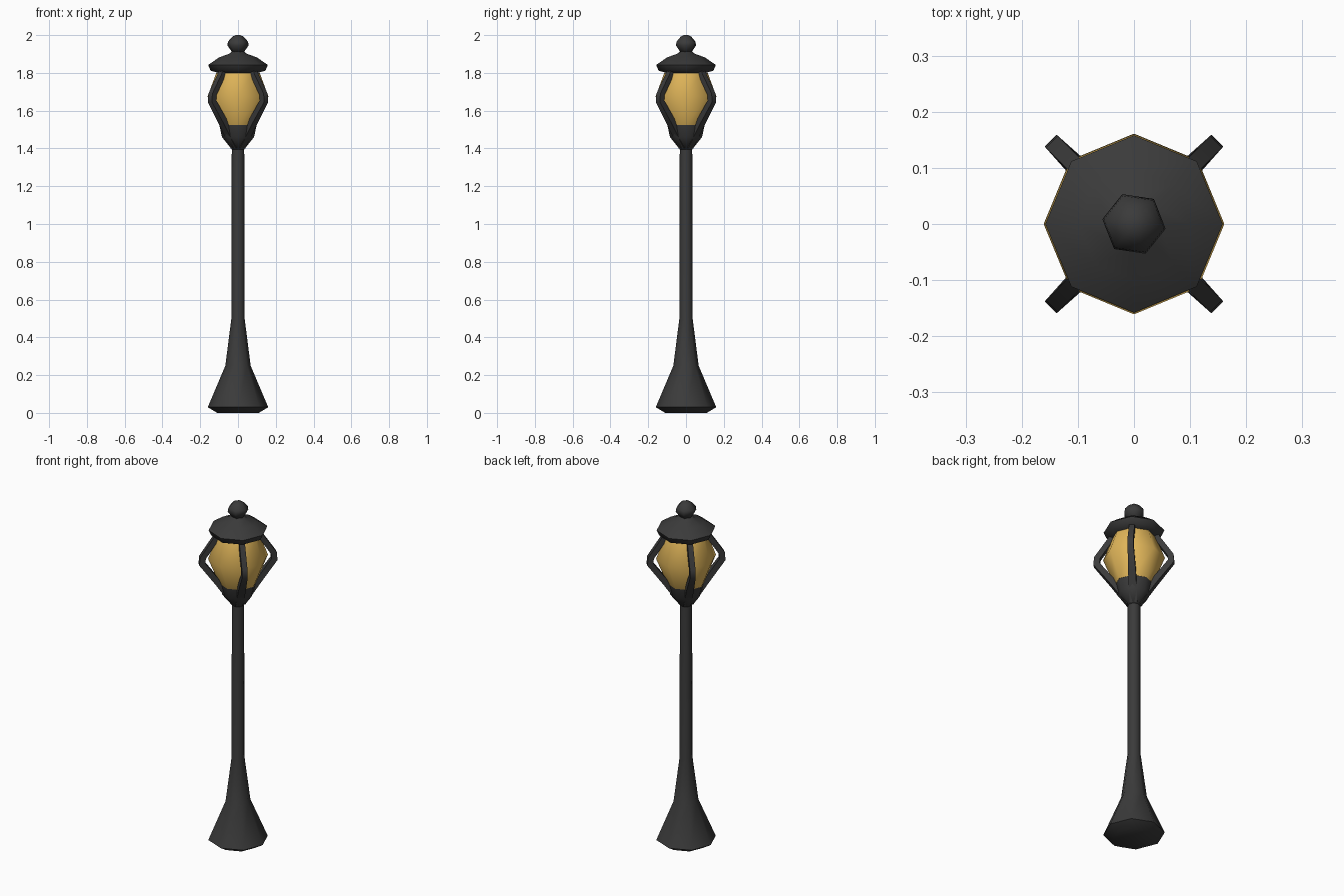
import bpy, bmesh, math
from mathutils import Vector

if "Cube" in bpy.data.objects:
    bpy.data.objects.remove(bpy.data.objects["Cube"])


def material(name, rgb):
    m = bpy.data.materials.new(name)
    m.diffuse_color = (*rgb, 1)
    m.use_nodes = True
    m.node_tree.nodes["Principled BSDF"].inputs["Base Color"].default_value = m.diffuse_color
    return m


IRON = material("dark iron", (0.043, 0.043, 0.043))
GLASS = material("amber glass", (0.74, 0.46, 0.10))


def finish(name, bm, mat, angle):
    bmesh.ops.recalc_face_normals(bm, faces=bm.faces[:])
    me = bpy.data.meshes.new(name)
    bm.to_mesh(me)
    bm.free()
    me.materials.append(mat)
    ob = bpy.data.objects.new(name, me)
    bpy.context.collection.objects.link(ob)
    bpy.context.view_layer.objects.active = ob
    ob.select_set(True)
    bpy.ops.object.shade_smooth_by_angle(angle=math.radians(angle))
    ob.select_set(False)
    return ob


def loft(bm, rings):
    """Skin a list of closed rings and cap both ends."""
    rows = [[bm.verts.new(p) for p in r] for r in rings]
    n = len(rows[0])
    for a, b in zip(rows, rows[1:]):
        for i in range(n):
            j = (i + 1) % n
            bm.faces.new((a[i], a[j], b[j], b[i]))
    bm.faces.new(rows[0][::-1])
    bm.faces.new(rows[-1])


def lathe(name, profile, mat, sides=8, turn=0.0, angle=60):
    bm = bmesh.new()
    loft(bm, [[(r * math.cos(turn + 2 * math.pi * i / sides),
                r * math.sin(turn + 2 * math.pi * i / sides), z)
               for i in range(sides)] for r, z in profile])
    return finish(name, bm, mat, angle)


# flared base and post
lathe("post", [(0.11, 0), (0.16, 0.03), (0.067, 0.25), (0.035, 0.5),
               (0.033, 1.41)], IRON)

# cup under the globe
lathe("lamp_cup", [(0.033, 1.395), (0.085, 1.46), (0.10, 1.53)], IRON)

# glass globe
lathe("globe", [(0.10, 1.525), (0.161, 1.675), (0.115, 1.80)], GLASS)

# roof cap
lathe("roof_cap", [(0.09, 1.795), (0.145, 1.812), (0.158, 1.842),
                   (0.10, 1.882), (0.045, 1.902), (0.03, 1.915)], IRON)

# finial
lathe("finial", [(0.028, 1.905), (0.057, 1.945), (0.054, 1.965),
                 (0.03, 1.992), (0.012, 2.0)], IRON, sides=6, turn=-0.15)

# four diagonal cage arms: outer (r, z), inner (r, z), width
sections = [((0.035, 1.40), (0.015, 1.43), 0.04),
            ((0.125, 1.53), (0.092, 1.54), 0.040),
            ((0.21, 1.645), (0.178, 1.655), 0.030),
            ((0.207, 1.69), (0.176, 1.682), 0.030),
            ((0.137, 1.795), (0.105, 1.79), 0.030),
            ((0.125, 1.825), (0.10, 1.825), 0.030)]
for k in range(4):
    a = math.pi / 4 + k * math.pi / 2
    out = Vector((math.cos(a), math.sin(a), 0))
    side = Vector((-math.sin(a), math.cos(a), 0))
    up = Vector((0, 0, 1))
    bm = bmesh.new()
    rings = []
    for (ro, zo), (ri, zi), w in sections:
        o, i, s = out * ro + up * zo, out * ri + up * zi, side * w / 2
        rings.append([o - s, o + s, i + s, i - s])
    loft(bm, rings)
    finish(f"cage_arm_{k + 1}", bm, IRON, 50)
